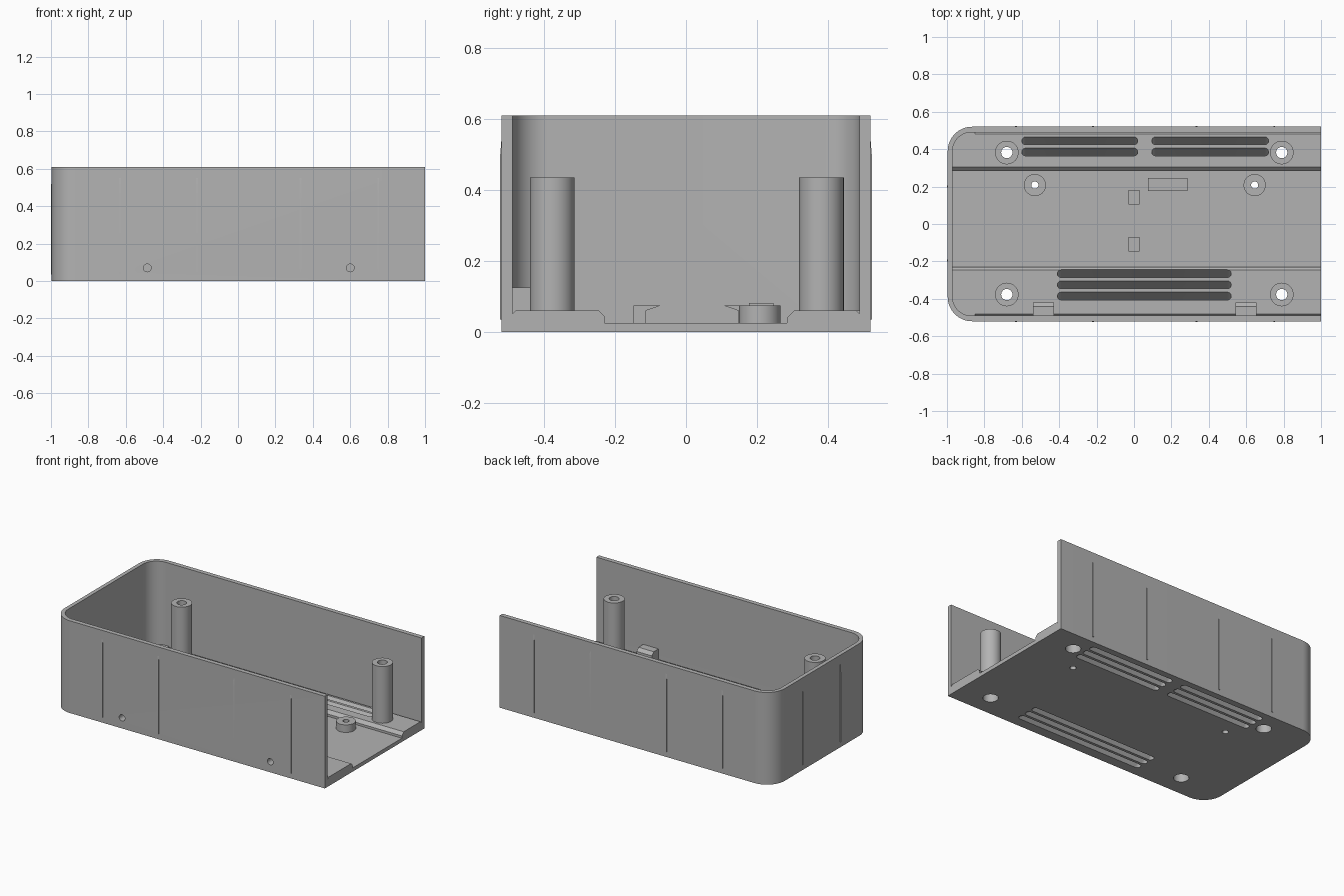
import bpy, bmesh, math
from mathutils import Vector

cube = bpy.data.objects.get("Cube")
if cube:
    bpy.data.objects.remove(cube, do_unlink=True)

grey = bpy.data.materials.new("grey plastic")
grey.use_nodes = True
GREY = (0.45, 0.45, 0.45, 1)
grey.diffuse_color = GREY
grey.node_tree.nodes["Principled BSDF"].inputs["Base Color"].default_value = GREY

HALF = 0.52      # half depth of the case
INNER = 0.49     # half depth of the cavity
LEAN = 0.8       # sideways lean of the vent slots
BASE, PAD = 0.025, 0.06


def prism(name, points, axis, a, b, lean=0):
    """Extrude a polygon along an axis from a to b."""
    place = {"x": lambda p, t: (t, p[0], p[1]),
             "y": lambda p, t: (p[0], t, p[1]),
             "z": lambda p, t: (p[0], p[1], t)}[axis]
    bm = bmesh.new()
    low, high = [[bm.verts.new(place(p, t)) for p in points] for t in (a, b)]
    bm.faces.new(low)
    bm.faces.new(high)
    n = len(points)
    for i in range(n):
        j = (i + 1) % n
        bm.faces.new((low[i], low[j], high[j], high[i]))
    for v in bm.verts:
        v.co.y += lean * (v.co.z - PAD)
    bmesh.ops.recalc_face_normals(bm, faces=bm.faces)
    mesh = bpy.data.meshes.new(name)
    bm.to_mesh(mesh)
    bm.free()
    mesh.materials.append(grey)
    ob = bpy.data.objects.new(name, mesh)
    bpy.context.collection.objects.link(ob)
    return ob


def arc(cx, cy, r, start, end, n):
    return [(cx + r * math.cos(math.radians(start + (end - start) * i / n)),
             cy + r * math.sin(math.radians(start + (end - start) * i / n)))
            for i in range(n + 1)]


def circle(cx, cy, r, n=40):
    return arc(cx, cy, r, 0, 360, n)[:-1]


def tray_outline(x0, x1, h, r):
    return ([(x1, -h), (x1, h)] + arc(x0 + r, h - r, r, 90, 180, 14)
            + arc(x0 + r, r - h, r, 180, 270, 14))


def rect(x0, x1, y0, y1):
    return [(x0, y0), (x1, y0), (x1, y1), (x0, y1)]


def activate(ob):
    bpy.ops.object.select_all(action="DESELECT")
    ob.select_set(True)
    bpy.context.view_layer.objects.active = ob


def cut(ob, *cutters):
    activate(ob)
    for c in cutters:
        mod = ob.modifiers.new("cut", "BOOLEAN")
        mod.operation, mod.solver, mod.object = "DIFFERENCE", "EXACT", c
        bpy.ops.object.modifier_apply(modifier=mod.name)


parts, cutters = [], []


def part(*args):
    parts.append(prism(*args))
    return parts[-1]


def cutter(*args):
    ob = prism("cutter", *args)
    ob.hide_render = True
    cutters.append(ob)
    return ob


# Case shell with an open end
case = part("case_shell", tray_outline(-0.996, 1, HALF, 0.13), "z", 0, 0.61)
cut(case, cutter(tray_outline(-0.97, 1.1, INNER, 0.10), "z", PAD, 0.7))

# Sunken floor channel and the small chamfers along the long walls
channel = [(-0.23, BASE), (0.285, BASE), (0.285, 0.04), (0.305, PAD),
           (0.305, 0.08), (-0.245, 0.08), (-0.245, PAD), (-0.23, 0.045)]
cut(case, cutter(channel, "x", -0.97, 1.1))
for s in (-1, 1):
    chamfer = [(s * INNER, 0.05), (s * INNER, 0.07), (s * 0.47, 0.07)]
    cut(case, cutter(chamfer, "x", -0.85, 1.1))


# Leaning vent slots in the floor
def vent(x0, x1, y, top=0.08, r=0.021):
    pts = arc(x1 - r, y, r, -90, 90, 8) + arc(x0 + r, y, r, 90, 270, 8)
    cut(case, cutter(pts, "z", -0.03, top, LEAN))


for x0, x1 in ((-0.60, 0.02), (0.095, 0.72)):
    for y, top in ((0.385, 0.08), (0.445, 0.08), (0.505, 0.051)):
        vent(x0, x1, y, top)
for y in (-0.265, -0.325, -0.385):
    vent(-0.41, 0.52, y)

# Tall screw posts with counterbored holes from below
for x, xn in ((-0.68, "right"), (0.79, "left")):
    for y, yn in ((-0.377, "front"), (0.382, "back")):
        post = part(f"screw_post_{yn}_{xn}", circle(x, y, 0.063), "z", 0.03, 0.435)
        hole = cutter(circle(x, y, 0.03), "z", -0.1, 0.5)
        bore = cutter(circle(x, y, 0.046), "z", -0.1, 0.295)
        cut(case, bore)
        cut(post, hole, bore)

# Short board standoffs
for x, xn in ((-0.53, "right"), (0.645, "left")):
    standoff = part(f"board_standoff_{xn}", circle(x, 0.208, 0.059), "z", 0.01, 0.075)
    hole = cutter(circle(x, 0.208, 0.019), "z", -0.1, 0.2)
    cut(case, hole)
    cut(standoff, hole)

# Side screw blocks on the front wall
for x, xn in ((-0.485, "right"), (0.6, "left")):
    profile = [(-0.5, 0.04), (-0.42, 0.04), (-0.42, 0.105),
               (-0.44, 0.125), (-0.5, 0.125)]
    block = part(f"screw_block_{xn}", profile, "x", x - 0.056, x + 0.056)
    hole = cutter(circle(x, 0.07, 0.021, 24), "y", -0.6, -0.44)
    cut(case, hole)
    cut(block, hole)

# Board clips and rest block on the floor
for y, s, yn in ((-0.148, 1, "front"), (0.183, -1, "back")):
    hook = [(y, 0.015), (y + s * 0.035, 0.015), (y + s * 0.035, 0.06),
            (y + s * 0.078, 0.075), (y, 0.075)]
    part(f"board_clip_{yn}", hook, "x", -0.03, 0.03)
part("board_rest", rect(0.075, 0.285, 0.177, 0.247), "z", 0.015, 0.081)


# Thin tapered ribs on the outer walls
def rib(name, wall, side, axis, pos):
    pts = [(wall + side * d, z) for d, z in
           ((-0.01, 0.035), (0.004, 0.035), (0.004, 0.5), (0, 0.55), (-0.01, 0.55))]
    part(name, pts, axis, pos - 0.005, pos + 0.005)


for i, x in enumerate((-0.63, -0.22, 0.335, 0.75)):
    rib(f"front_rib_{i + 1}", -HALF, -1, "x", x)
    rib(f"back_rib_{i + 1}", HALF, 1, "x", x)
for i, y in enumerate((-0.195, 0.2)):
    rib(f"end_rib_{i + 1}", -0.996, -1, "y", y)

# Clean up helpers and shade
for c in cutters:
    bpy.data.objects.remove(c, do_unlink=True)
for ob in parts:
    activate(ob)
    bpy.ops.object.shade_smooth_by_angle(angle=math.radians(30))
